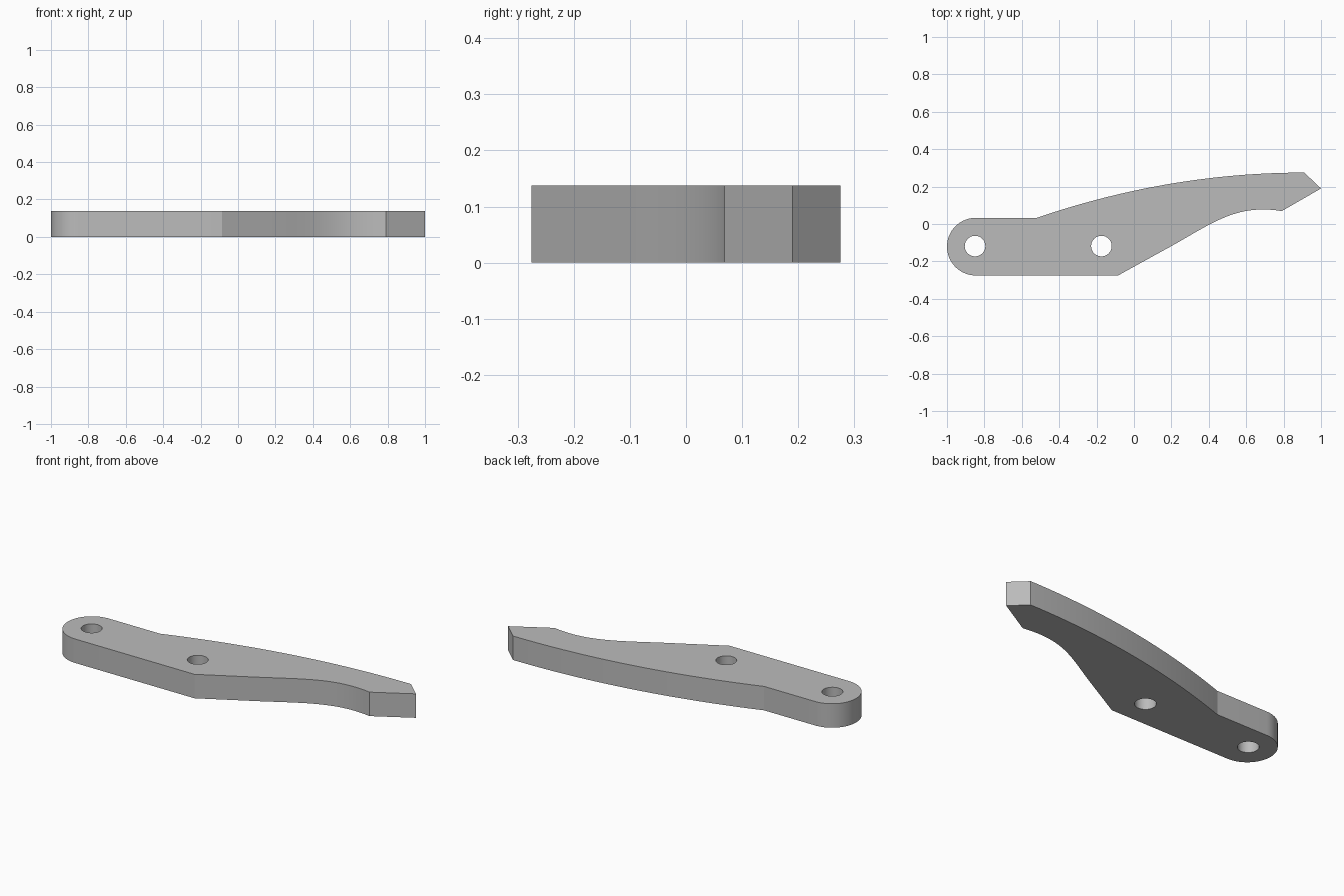
import bpy, bmesh, math
from mathutils import Vector
from mathutils.geometry import interpolate_bezier

if "Cube" in bpy.data.objects:
    bpy.data.objects.remove(bpy.data.objects["Cube"])

THICKNESS = 0.138
AXIS_Y = -0.121           # line through both pivot holes
CAP_X, CAP_R = -0.846, 0.154
HOLE_R = 0.055


def arc(x, y, r, start, end, n):
    angles = [math.radians(start + (end - start) * i / n) for i in range(n + 1)]
    return [Vector((x + r * math.cos(a), y + r * math.sin(a), 0)) for a in angles]


def bezier(*pts, n=24):
    return interpolate_bezier(*[Vector((x, y, 0)) for x, y in pts], n)


# Outline: rounded end, curved back, pointed tip, hollow underside
outline = arc(CAP_X, AXIS_Y, CAP_R, 270, 90, 32)
outline += bezier((-0.52, 0.033), (-0.043, 0.196), (0.433, 0.275), (0.91, 0.275))
outline += [Vector((1.0, 0.19, 0))]
outline += bezier((0.79, 0.069), (0.55, 0.109), (0.42, 0.005), (0.2, -0.118))
outline += [Vector((-0.085, -0.275, 0))]

# Two round pivot holes
loops = [outline]
for x in (-0.85, -0.174):
    loops.append(arc(x, AXIS_Y + 0.003, HOLE_R, 0, 360, 40)[:-1])

# Fill the profile around the holes and extrude it into a plate
bm = bmesh.new()
for loop in loops:
    verts = [bm.verts.new(p) for p in loop]
    for a, b in zip(verts, verts[1:] + verts[:1]):
        bm.edges.new((a, b))
bmesh.ops.triangle_fill(bm, edges=bm.edges[:], use_beauty=True)
top = bmesh.ops.extrude_face_region(bm, geom=bm.faces[:])["geom"]
bmesh.ops.translate(bm, vec=(0, 0, THICKNESS),
                    verts=[v for v in top if isinstance(v, bmesh.types.BMVert)])
bmesh.ops.recalc_face_normals(bm, faces=bm.faces[:])
mesh = bpy.data.meshes.new("lever_arm")
bm.to_mesh(mesh)
bm.free()

lever = bpy.data.objects.new("lever_arm", mesh)
bpy.context.collection.objects.link(lever)

# Plain grey material
grey = bpy.data.materials.new("plain_grey")
grey.use_nodes = True
colour = (0.5, 0.5, 0.5, 1)
grey.diffuse_color = colour
grey.node_tree.nodes["Principled BSDF"].inputs["Base Color"].default_value = colour
mesh.materials.append(grey)

# Smooth curved walls, keep the rims and corners sharp
bpy.ops.object.select_all(action="DESELECT")
lever.select_set(True)
bpy.context.view_layer.objects.active = lever
bpy.ops.object.shade_smooth_by_angle(angle=math.radians(15))
